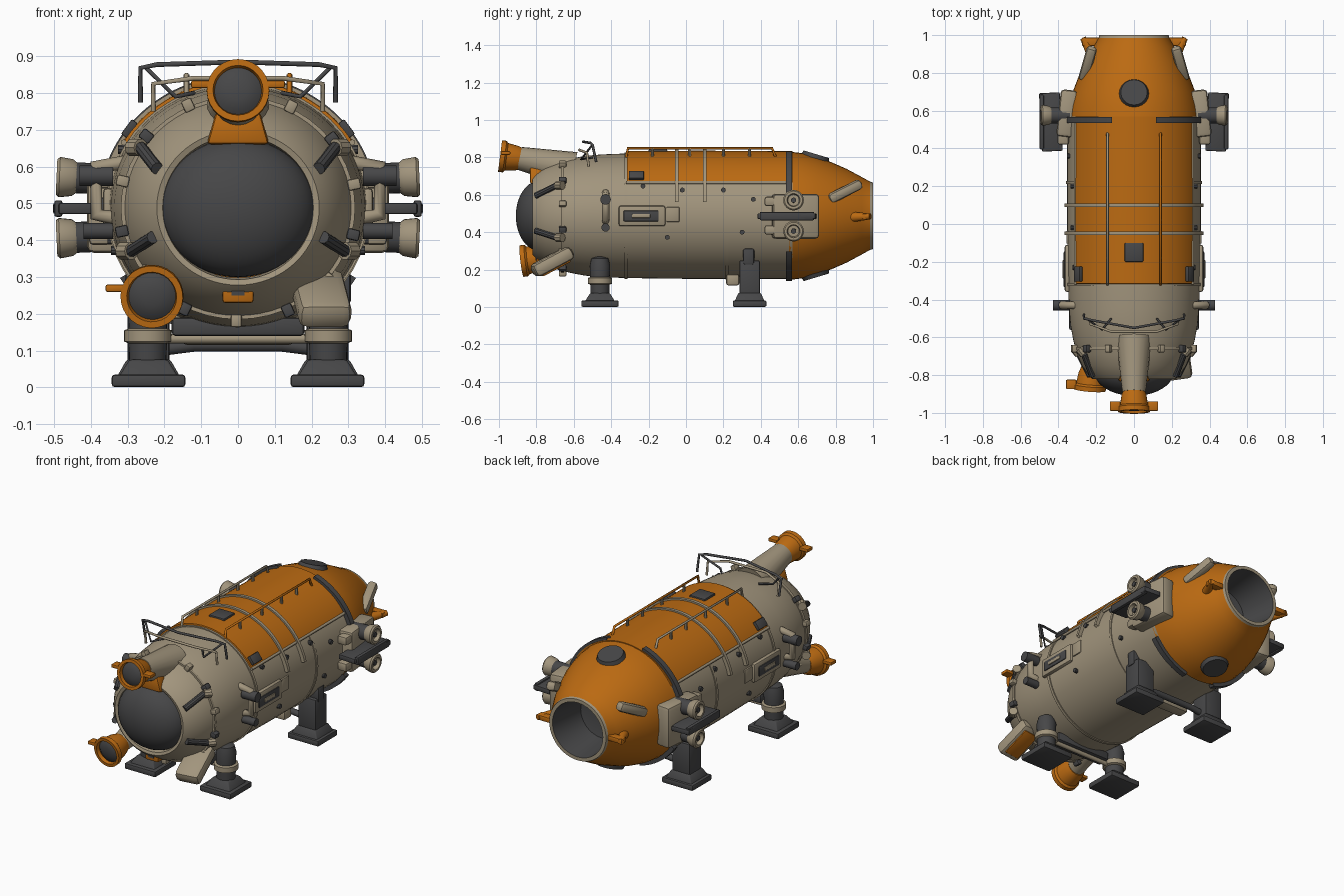
import bpy, bmesh, math
from math import sin, cos, radians, pi
from mathutils import Vector, Matrix, Euler

if "Cube" in bpy.data.objects:
    bpy.data.objects.remove(bpy.data.objects["Cube"])

def material(name, rgb):
    m = bpy.data.materials.new(name)
    m.diffuse_color = (*rgb, 1)
    m.use_nodes = True
    m.node_tree.nodes["Principled BSDF"].inputs["Base Color"].default_value = m.diffuse_color
    return m

BEIGE = material("beige paint", (0.36, 0.30, 0.205))
ORANGE = material("orange paint", (0.50, 0.145, 0.006))
DARK = material("dark grey", (0.062, 0.062, 0.064))
CZ = 0.488   # height of the hull axis

def finish(name, bm, mats, angle=35):
    bmesh.ops.recalc_face_normals(bm, faces=bm.faces)
    me = bpy.data.meshes.new(name)
    bm.to_mesh(me)
    bm.free()
    for m in mats:
        me.materials.append(m)
    me.shade_smooth()
    me.set_sharp_from_angle(angle=radians(angle))
    ob = bpy.data.objects.new(name, me)
    bpy.context.collection.objects.link(ob)
    return ob

def lathe(name, prof, mats, loc=(0, 0, CZ), axis=(0, 1, 0), sx=1, sz=1,
          seg=48, arc=None, rule=None):
    """Spin (distance, radius) points about an axis; arc gives degrees from +x towards +z."""
    bm = bmesh.new()
    a0, a1 = arc or (0, 360)
    n = seg if arc is None else seg + 1
    q = Vector((0, 1, 0)).rotation_difference(Vector(axis).normalized())
    rings = []
    for t, r in prof:
        ring = []
        for i in range(n):
            a = radians(a0 + (a1 - a0) * i / seg)
            ring.append(bm.verts.new(Vector(loc) + q @ Vector((r * cos(a) * sx, t, r * sin(a) * sz))))
        rings.append(ring)
    for k in range(len(rings) - 1):
        for i in range(seg):
            j = (i + 1) % n
            f = bm.faces.new((rings[k][i], rings[k][j], rings[k + 1][j], rings[k + 1][i]))
            f.material_index = rule(k) if rule else 0
    bmesh.ops.remove_doubles(bm, verts=bm.verts, dist=1e-5)
    return finish(name, bm, mats)

def rod(name, a, b, r0, mat, r1=None, seg=20):
    a, b = Vector(a), Vector(b)
    d = b - a
    r1 = r0 if r1 is None else r1
    return lathe(name, [(0, 0), (0, r0), (d.length, r1), (d.length, 0)], [mat], a, d, seg=seg)

def box(name, loc, size, mat, rot=(0, 0, 0), bevel=0.008, top=(1, 1)):
    bm = bmesh.new()
    bmesh.ops.create_cube(bm, size=1)
    for v in bm.verts:
        if v.co.z > 0:
            v.co.x *= top[0]
            v.co.y *= top[1]
        v.co = Vector([v.co[i] * size[i] for i in range(3)])
    if bevel:
        bmesh.ops.bevel(bm, geom=bm.edges[:], offset=bevel, segments=2, affect='EDGES', profile=0.5)
    bm.transform(Matrix.Translation(loc) @ Euler([radians(x) for x in rot]).to_matrix().to_4x4())
    return finish(name, bm, [mat])

def tube(name, pts, r, mat):
    cu = bpy.data.curves.new(name, 'CURVE')
    cu.dimensions = '3D'
    cu.bevel_depth = r
    cu.bevel_resolution = 2
    cu.use_fill_caps = True
    sp = cu.splines.new('POLY')
    sp.points.add(len(pts) - 1)
    for p, c in zip(sp.points, pts):
        p.co = (*c, 1)
    cu.materials.append(mat)
    ob = bpy.data.objects.new(name, cu)
    bpy.context.collection.objects.link(ob)
    bpy.ops.object.select_all(action='DESELECT')
    bpy.context.view_layer.objects.active = ob
    ob.select_set(True)
    bpy.ops.object.convert(target='MESH')

def skin(y, r, deg, sx=1.05):
    return (r * cos(radians(deg)) * sx, y, CZ + r * sin(radians(deg)))

def band(name, y, w, r, mat, arc=None, sx=1.05):
    lathe(name, [(y - w, r - 0.03), (y - w, r), (y + w, r), (y + w, r - 0.03)], [mat], sx=sx, arc=arc)

# Hull, window dome and its rim
lathe("hull", [(-0.78, 0.19), (-0.815, 0.195), (-0.82, 0.21), (-0.80, 0.23), (-0.75, 0.263), (-0.69, 0.287),
               (-0.62, 0.305), (-0.54, 0.32), (-0.45, 0.328), (-0.32, 0.333), (0, 0.337), (0.57, 0.337)],
      [BEIGE], sx=1.05, seg=64)
lathe("window_dome", [(-0.78 - 0.13 * sin(i * pi / 20), 0.203 * cos(i * pi / 20)) for i in range(11)],
      [DARK], sx=1.04, sz=0.93)
for y in (-0.66, -0.32, 0.22):
    band("hull_seam", y, 0.008, {-0.66: 0.303, -0.32: 0.339, 0.22: 0.342}[y], BEIGE)

# Orange upper cover with edge ledges, cross ribs and long rails
lathe("top_cover", [(-0.32, 0.32), (-0.315, 0.346), (0.1, 0.348), (0.57, 0.345), (0.57, 0.32)],
      [ORANGE], sx=1.05, arc=(31, 149))
for y in (-0.05, 0.10):
    band("cover_rib", y, 0.009, 0.357, BEIGE, arc=(12, 168))
for s in (1, -1):
    x, _, z = skin(0, 0.345, 31)
    tube("cover_ledge", [(s * x, -0.32, z), (s * x, 0.55, z)], 0.008, BEIGE)
    tube("roof_rail", [(s * 0.14, -0.32, 0.80), (s * 0.14, -0.31, 0.849), (s * 0.14, 0.46, 0.849),
                       (s * 0.14, 0.48, 0.80)], 0.007, ORANGE if s > 0 else BEIGE)
    for y in (-0.18, 0.02, 0.2, 0.34):
        rod("rail_post", (s * 0.14, y, 0.79), (s * 0.14, y, 0.85), 0.008, BEIGE, seg=8)
    box("cover_vent", (s * 0.295, -0.265, CZ + 0.215), (0.02, 0.08, 0.05), DARK, (0, -s * 37, 0), 0.004)
box("roof_hatch", (0, -0.15, 0.833), (0.10, 0.10, 0.02), DARK, bevel=0.006)

# Orange tail with beige rim and dark hollow
lathe("tail", [(0.55, 0.32), (0.55, 0.343), (0.62, 0.335), (0.70, 0.315), (0.78, 0.285), (0.86, 0.25), (0.94, 0.207),
               (0.985, 0.182), (1.0, 0.178), (1.0, 0.158), (0.97, 0.154), (0.78, 0.13), (0.75, 0)],
      [ORANGE, BEIGE, DARK], sx=1.03, rule=lambda k: 0 if k < 7 else 1 if k < 9 else 2)
for a, b in ((20, 72), (108, 160), (-75, -32), (-148, -105)):
    band("tail_strap", 0.55, 0.016, 0.36, DARK, arc=(a, b))
for s in (1, -1):   # round ports above and below the tail
    d = Vector((0, 0.3, s)).normalized()
    c = Vector((0, 0.69, CZ + s * 0.305))
    rod("tail_port", c, c + d * 0.025, 0.08, DARK, 0.07)

# Parts mirrored left and right
for s in (1, -1):
    # tail fins and spikes
    box("tail_fin", (s * 0.245, 0.85, 0.618), (0.055, 0.20, 0.055), BEIGE, (26, 0, s * 16), 0.02)
    rod("tail_spike", (s * 0.20, 0.85, 0.48), (s * 0.27, 0.985, 0.485), 0.032, ORANGE, 0.016)
    box("tail_tab", (s * 0.225, 0.965, 0.485), (0.10, 0.045, 0.03), ORANGE, bevel=0.006)

    # side thruster pods
    box("thruster_bracket", (s * 0.355, 0.585, 0.485), (0.09, 0.25, 0.24), BEIGE, (0, 0, s * 6), 0.02)
    box("thruster_plate", (s * 0.44, 0.54, 0.486), (0.11, 0.31, 0.03), DARK, (0, 0, -s * 3), 0.006)
    box("thruster_plate_tip", (s * 0.488, 0.54, 0.486), (0.022, 0.29, 0.045), DARK, bevel=0.006)
    for z, tilt in ((0.565, 0.15), (0.412, -0.15)):
        p, d = Vector((s * 0.34, 0.575, z)), Vector((s, 0, tilt * 0.3)).normalized()
        rod("thruster_stem", p, p + d * 0.10, 0.042, DARK)
        lathe("thruster_cup", [(0.09, 0), (0.09, 0.035), (0.11, 0.05), (0.145, 0.055), (0.153, 0.048),
                               (0.153, 0.035), (0.13, 0.03), (0.13, 0)], [BEIGE], p, d, seg=24)
        rod("thruster_hub", p + d * 0.12, p + d * 0.145, 0.014, DARK, seg=12)
        box("thruster_arm", (s * 0.375, 0.47, z), (0.06, 0.10, 0.05), BEIGE, bevel=0.012)

    # side slot window, grab handle, panel and knobs
    box("slot_frame", (s * 0.352, -0.235, 0.487), (0.03, 0.25, 0.11), BEIGE, bevel=0.012)
    box("slot_window", (s * 0.363, -0.24, 0.487), (0.02, 0.19, 0.06), DARK, bevel=0.008)
    box("slot_bar", (s * 0.368, -0.24, 0.487), (0.02, 0.10, 0.022), BEIGE, bevel=0.005)
    box("side_panel", (s * 0.348, -0.07, 0.495), (0.02, 0.07, 0.08), BEIGE, bevel=0.006)
    tube("grab_handle", [(s * 0.33, -0.43, 0.46), (s * 0.385, -0.43, 0.47), (s * 0.385, -0.43, 0.60),
                         (s * 0.31, -0.43, 0.61)], 0.02, BEIGE)
    rod("handle_grip", (s * 0.34, -0.43, 0.575), (s * 0.43, -0.43, 0.575), 0.028, DARK)
    rod("handle_grip", (s * 0.34, -0.43, 0.425), (s * 0.42, -0.43, 0.425), 0.022, DARK)
    for y, deg in ((-0.23, 28), (-0.02, 24), (0.2, 24), (0.36, 15), (-0.1, -20), (0.3, -15)):
        x, _, z = skin(y, 0.338, deg)
        rod("hull_knob", (s * x * 0.95, y, z), (s * (x + 0.012), y, z), 0.013, DARK, seg=10)

    # diagonal window clamps
    for deg in (27, -20):
        a, b = skin(-0.805, 0.235, deg), skin(-0.69, 0.30, deg + (6 if deg > 0 else -3))
        rod("window_clamp", (s * a[0], a[1], a[2]), (s * b[0], b[1], b[2]), 0.017, DARK, seg=10)
        rod("clamp_end", (s * b[0], b[1], b[2]), (s * (b[0] + 0.025), b[1] + 0.03, b[2]), 0.024, BEIGE, seg=10)

    # front legs
    box("front_foot", (s * 0.243, -0.46, 0.018), (0.20, 0.20, 0.034), DARK, bevel=0.008)
    box("front_foot_cone", (s * 0.243, -0.46, 0.053), (0.16, 0.16, 0.045), DARK, bevel=0.006, top=(0.65, 0.65))
    lathe("front_leg", [(0.05, 0.05), (0.12, 0.052), (0.125, 0.065), (0.155, 0.065), (0.16, 0.052), (0.22, 0.055),
                        (0.26, 0.045), (0.275, 0)], [DARK, BEIGE], (s * 0.245, -0.46, 0), (0, 0, 1), seg=24,
          rule=lambda k: 1 if 1 <= k <= 3 else 0)

    # rear legs
    box("rear_foot", (s * 0.243, 0.34, 0.018), (0.20, 0.18, 0.034), DARK, bevel=0.008)
    box("rear_foot_cone", (s * 0.243, 0.34, 0.053), (0.17, 0.16, 0.045), DARK, bevel=0.006, top=(0.7, 0.75))
    box("rear_leg", (s * 0.243, 0.34, 0.15), (0.115, 0.11, 0.20), DARK, bevel=0.01)
    box("rear_leg_top", (s * 0.262, 0.335, 0.27), (0.09, 0.06, 0.09), DARK, bevel=0.012)

# Cross bars between the legs
tube("front_cross_bar", [(-0.28, -0.46, 0.132), (0.28, -0.46, 0.132)], 0.013, BEIGE)
tube("rear_cross_bar", [(-0.24, 0.34, 0.10), (-0.12, 0.34, 0.115), (0.12, 0.34, 0.115), (0.24, 0.34, 0.10)], 0.018, DARK)
box("belly_block", (0, 0.25, 0.145), (0.30, 0.07, 0.06), BEIGE, bevel=0.012)
box("belly_front_block", (0, -0.47, 0.165), (0.36, 0.08, 0.05), DARK, bevel=0.01)

# Ring of small clips around the nose
for i in range(14):
    deg = i * 360 / 14 + 12
    if not 70 < deg < 110:
        box("nose_clip", skin(-0.66, 0.307, deg), (0.035, 0.04, 0.03), DARK if i % 2 else BEIGE, (0, -deg, 0), 0.006)

# Roof guard rails behind the lamp
tube("guard_rail", [(-0.265, -0.48, 0.775), (-0.265, -0.50, 0.868), (-0.22, -0.51, 0.877), (0, -0.55, 0.884),
                    (0.22, -0.51, 0.877), (0.265, -0.50, 0.868), (0.265, -0.48, 0.775)], 0.007, DARK)
tube("guard_rail_lower", [(-0.23, -0.52, 0.75), (-0.23, -0.53, 0.825), (-0.12, -0.57, 0.84), (0.12, -0.57, 0.84),
                          (0.23, -0.53, 0.825), (0.23, -0.52, 0.75)], 0.007, BEIGE)
for s in (1, -1):
    tube("guard_brace", [(s * 0.25, -0.50, 0.868), (s * 0.17, -0.56, 0.79), (s * 0.12, -0.50, 0.80)], 0.006, DARK)

# Lamps: orange housing, dark lens, ears
def lamp(base, d, ears):
    base, d = Vector(base), Vector(d).normalized()
    lathe("lamp_housing", [(0, 0), (0, 0.055), (0.03, 0.066), (0.085, 0.074), (0.095, 0.085), (0.12, 0.085),
                           (0.12, 0.068), (0.10, 0.064)], [ORANGE], base, d, seg=28)
    lathe("lamp_lens", [(0.095, 0.068), (0.108, 0.05), (0.114, 0.025), (0.116, 0)], [DARK], base, d, seg=28)
    for e in ears:
        box("lamp_ear", base + d * 0.09 + Vector((e * 0.1, 0, 0.02)), (0.055, 0.05, 0.02), ORANGE, bevel=0.005)

lamp((0, -0.875, 0.792), (0, -1, 0.13), (-1, 1))
lamp((-0.225, -0.76, 0.26), (-0.08, -1, -0.12), (-1,))
rod("top_lamp_stalk", (0, -0.60, 0.735), (0, -0.89, 0.795), 0.095, BEIGE, 0.062)
box("top_lamp_bracket", (0, -0.80, 0.705), (0.17, 0.07, 0.09), ORANGE, bevel=0.012, top=(0.7, 1))
rod("lower_lamp_stalk", (-0.20, -0.58, 0.32), (-0.225, -0.77, 0.26), 0.07, BEIGE, 0.052)
box("nose_bracket", (0, -0.775, 0.257), (0.085, 0.05, 0.055), ORANGE, bevel=0.008)
box("nose_bracket_slot", (0, -0.799, 0.262), (0.035, 0.009, 0.025), DARK, bevel=0)

# Flap opposite the lower lamp, orange underneath
box("nose_flap", (0.225, -0.715, 0.242), (0.145, 0.23, 0.075), BEIGE, (28, 0, 8), 0.025)
box("nose_flap_underside", (0.225, -0.70, 0.212), (0.10, 0.17, 0.02), ORANGE, (28, 0, 8), 0.004)
